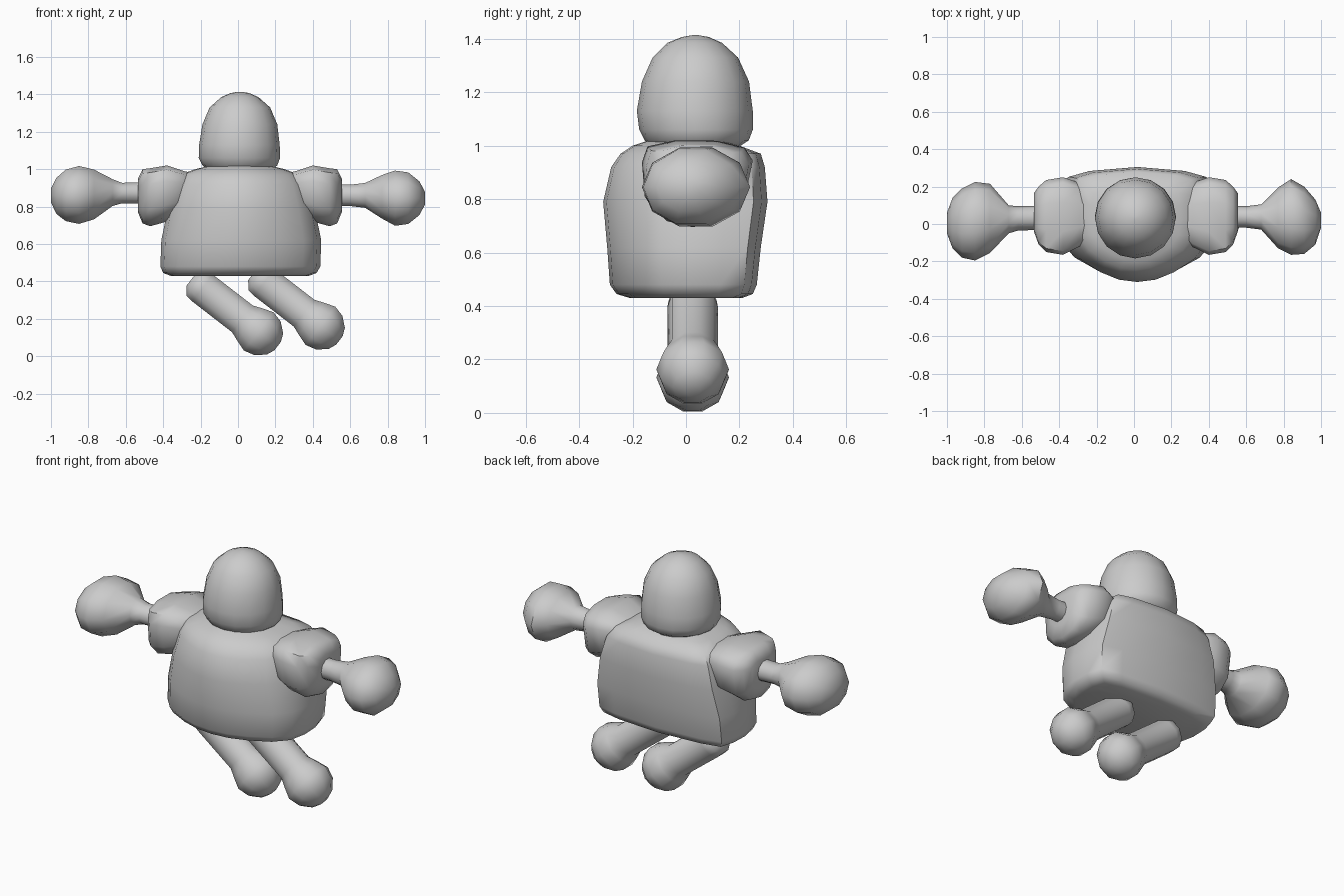
import bpy, bmesh, math
from mathutils import Matrix, Vector

grey = bpy.data.materials.new("plain_grey")
grey.diffuse_color = (0.6, 0.6, 0.6, 1)


def oval(n):
    return [(math.cos(math.tau * i / n), math.sin(math.tau * i / n)) for i in range(n)]


def loft(name, rings, shape, axis="Z", matrix=None):
    """Skin rings (position, a0, a1, b0, b1): a, b are the two cross axes."""
    bm = bmesh.new()
    loops = []
    for t, a0, a1, b0, b1 in rings:
        loop = []
        for u, v in shape:
            a = (a0 + a1) / 2 + u * (a1 - a0) / 2
            b = (b0 + b1) / 2 + v * (b1 - b0) / 2
            loop.append(bm.verts.new((a, b, t) if axis == "Z" else (t, a, b)))
        loops.append(loop)
    n = len(shape)
    for lo, hi in zip(loops, loops[1:]):
        for i in range(n):
            j = (i + 1) % n
            bm.faces.new((lo[i], lo[j], hi[j], hi[i]))
    bm.faces.new(loops[0][::-1])
    bm.faces.new(loops[-1])
    bmesh.ops.recalc_face_normals(bm, faces=bm.faces)
    if matrix:
        bm.transform(matrix)
    me = bpy.data.meshes.new(name)
    bm.to_mesh(me)
    bm.free()
    me.materials.append(grey)
    ob = bpy.data.objects.new(name, me)
    bpy.context.collection.objects.link(ob)
    bpy.ops.object.select_all(action="DESELECT")
    ob.select_set(True)
    bpy.context.view_layer.objects.active = ob
    bpy.ops.object.shade_smooth_by_angle(angle=math.radians(55))
    return ob


# Torso: bulging front, flat back with firm corners
half = [(0, -1), (.25, -.96), (.5, -.83), (.78, -.6), (.95, -.3), (1, .1), (.99, .5), (.93, .83), (.65, .93)]
torso_shape = half + [(0, 1)] + [(-x, y) for x, y in half[:0:-1]]
loft("torso", [
    (.43, -.36, .38, -.21, .21),
    (.445, -.40, .42, -.26, .25),
    (.48, -.415, .44, -.285, .265),
    (.62, -.41, .445, -.295, .28),
    (.79, -.375, .41, -.31, .305),
    (.92, -.34, .37, -.28, .295),
    (.97, -.31, .33, -.245, .28),
    (1.0, -.23, .25, -.20, .20),
    (1.03, -.10, .12, -.11, .12)], torso_shape)

# Head: tall dome
loft("head", [
    (.99, -.15, .17, -.12, .19),
    (1.02, -.19, .21, -.155, .235),
    (1.06, -.21, .225, -.175, .25),
    (1.13, -.208, .223, -.184, .25),
    (1.24, -.19, .21, -.165, .236),
    (1.33, -.152, .172, -.125, .195),
    (1.385, -.09, .11, -.07, .135),
    (1.407, -.04, .06, -.015, .085),
    (1.414, 0, .02, .025, .045)], oval(16))

# Sleeves: stubby rounded blocks, flatter on top
sleeve_shape = [(1, .5), (.85, .82), (.35, .99), (-.4, 1), (-.9, .85), (-1, .45),
                (-.95, -.4), (-.6, -.85), (-.1, -1), (.45, -.88), (.85, -.5)]
for side, s, off in (("left", -1, 0), ("right", 1, .02)):
    loft(side + "_sleeve", [
        (s * .22 + off, -.05, .14, .82, .975),
        (s * .29 + off, -.12, .22, .76, .99),
        (s * .38 + off, -.165, .25, .72, 1.02),
        (s * .47 + off, -.15, .235, .695, 1.005),
        (s * .51 + off, -.11, .20, .71, 1.0),
        (s * .535 + off, -.04, .165, .77, .95)], sleeve_shape, "X")

# Arms: thin wrist flaring into a ball hand
loft("left_arm", [
    (-.45, -.03, .10, .81, .935),
    (-.62, -.035, .095, .815, .93),
    (-.67, -.05, .10, .80, .95),
    (-.77, -.155, .215, .725, 1.005),
    (-.85, -.195, .225, .70, 1.025),
    (-.92, -.18, .19, .715, 1.005),
    (-.97, -.13, .14, .755, .96),
    (-1.0, -.05, .06, .82, .90)], oval(10), "X")
loft("right_arm", [
    (.47, -.02, .10, .80, .92),
    (.60, -.02, .095, .80, .92),
    (.68, -.03, .105, .79, .93),
    (.77, -.13, .195, .73, .975),
    (.84, -.165, .24, .69, 1.0),
    (.91, -.16, .20, .70, .99),
    (.97, -.11, .13, .75, .94),
    (1.0, -.02, .06, .81, .88)], oval(10), "X")

# Legs: slanted tubes ending in ball feet
leg = [(-.075, .045), (-.04, .09), (0, .095), (.27, .095), (.32, .115), (.38, .136),
       (.44, .12), (.49, .075), (.508, .03)]
for side, x, z in (("left", -.19, .365), ("right", .14, .395)):
    down = Vector((.79, 0, -.61)).normalized()
    turn = down.to_track_quat("Z", "Y").to_matrix().to_4x4()
    loft(side + "_leg", [(t, -r, r, -r, r) for t, r in leg], oval(10),
         matrix=Matrix.Translation((x, .025, z)) @ turn)
